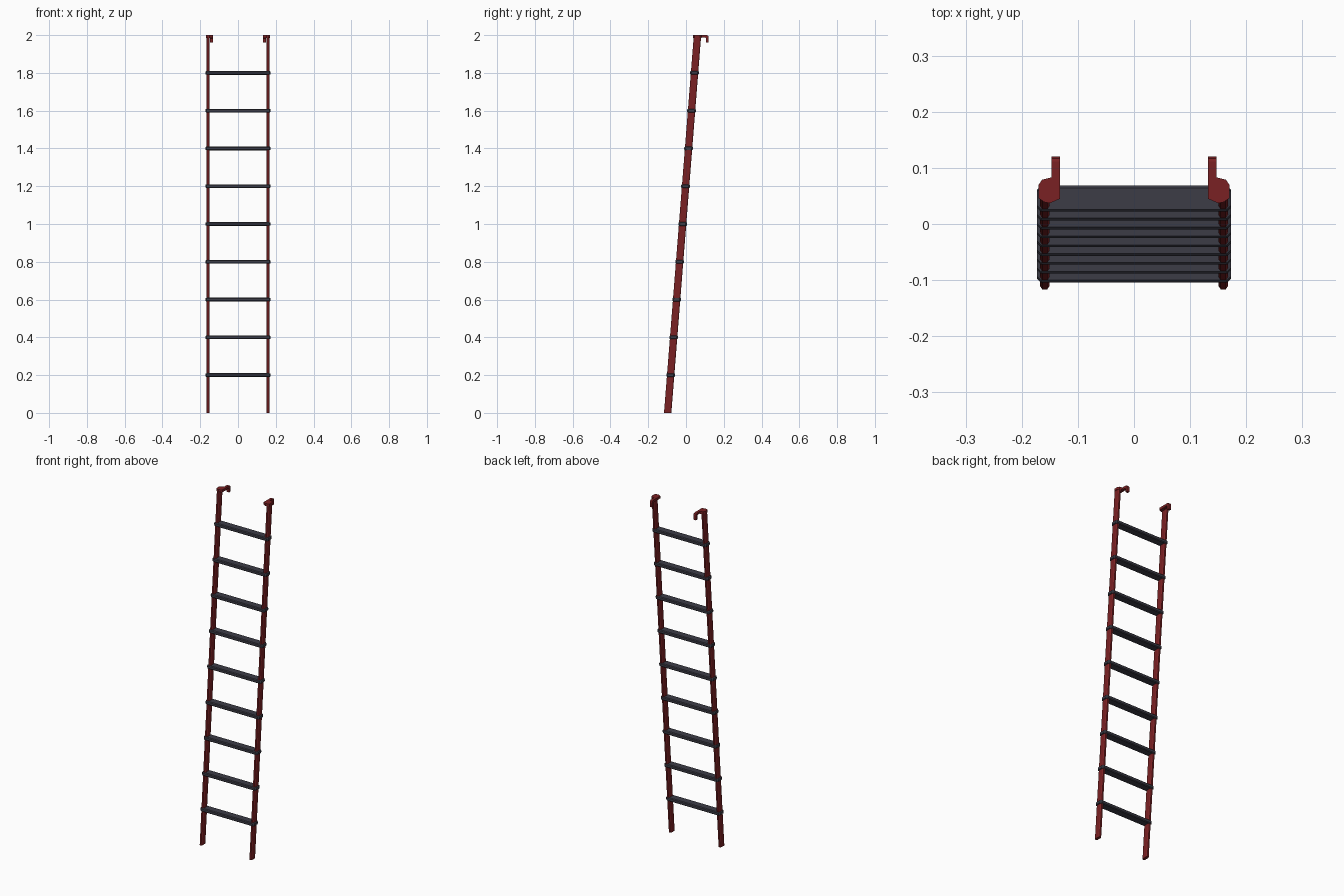
import bpy, bmesh

if "Cube" in bpy.data.objects:
    bpy.data.objects.remove(bpy.data.objects["Cube"])

SLOPE = 0.079          # lean of the ladder, y per unit z


def axis_y(z):
    return -0.097 + SLOPE * z


def material(name, rgb):
    m = bpy.data.materials.new(name)
    m.diffuse_color = (*rgb, 1)
    m.use_nodes = True
    m.node_tree.nodes["Principled BSDF"].inputs["Base Color"].default_value = m.diffuse_color
    return m


red = material("dark_red", (0.195, 0.015, 0.017))
grey = material("slate_grey", (0.045, 0.045, 0.062))


def loft(name, rings, mat):
    """Closed solid through matching rings of points."""
    bm = bmesh.new()
    loops = [[bm.verts.new(p) for p in r] for r in rings]
    n = len(loops[0])
    for a, b in zip(loops, loops[1:]):
        for i in range(n):
            bm.faces.new((a[i], a[(i + 1) % n], b[(i + 1) % n], b[i]))
    bm.faces.new(loops[0])
    bm.faces.new(loops[-1])
    bmesh.ops.recalc_face_normals(bm, faces=bm.faces)
    me = bpy.data.meshes.new(name)
    bm.to_mesh(me)
    bm.free()
    me.materials.append(mat)
    ob = bpy.data.objects.new(name, me)
    bpy.context.collection.objects.link(ob)
    return ob


def octagon(hx, hy, cx, cy):
    """Rectangle outline with cut corners."""
    return [(hx, -hy + cy), (hx, hy - cy), (hx - cx, hy), (-hx + cx, hy),
            (-hx, hy - cy), (-hx, -hy + cy), (-hx + cx, -hy), (hx - cx, -hy)]


for side, s in (("left", -1), ("right", 1)):
    # leaning side rail
    sec = octagon(0.0085, 0.0195, 0.004, 0.006)
    loft(side + "_rail",
         [[(s * 0.159 + x, axis_y(z) + y, z) for x, y in sec] for z in (0, 1.99)], red)

    # cap on the rail top, widened inward to the hook
    cap = [(0.170, 0.046), (0.170, 0.070), (0.164, 0.079), (0.147, 0.083),
           (0.132, 0.079), (0.132, 0.045), (0.150, 0.037), (0.160, 0.039)]
    loft(side + "_cap", [[(s * x, y, z) for x, y in cap] for z in (1.986, 2.0)], red)

    # hook bending back and down
    hook = [(0.060, 2.0), (0.111, 2.0), (0.117, 1.997), (0.120, 1.990),
            (0.120, 1.962), (0.107, 1.962), (0.107, 1.983), (0.103, 1.987), (0.060, 1.987)]
    loft(side + "_hook", [[(s * x, y, z) for y, z in hook] for x in (0.132, 0.147)], red)

# rungs wrapping around both rails
for k in range(1, 10):
    z0 = 0.2 * k
    rings = []
    for x, hy, hz in ((-0.173, 0.016, 0.007), (-0.166, 0.023, 0.010),
                      (0.166, 0.023, 0.010), (0.173, 0.016, 0.007)):
        rings.append([(x, axis_y(z0) + y, z0 + z) for y, z in octagon(hy, hz, 0.004, 0.004)])
    loft(f"rung_{k}", rings, grey)
